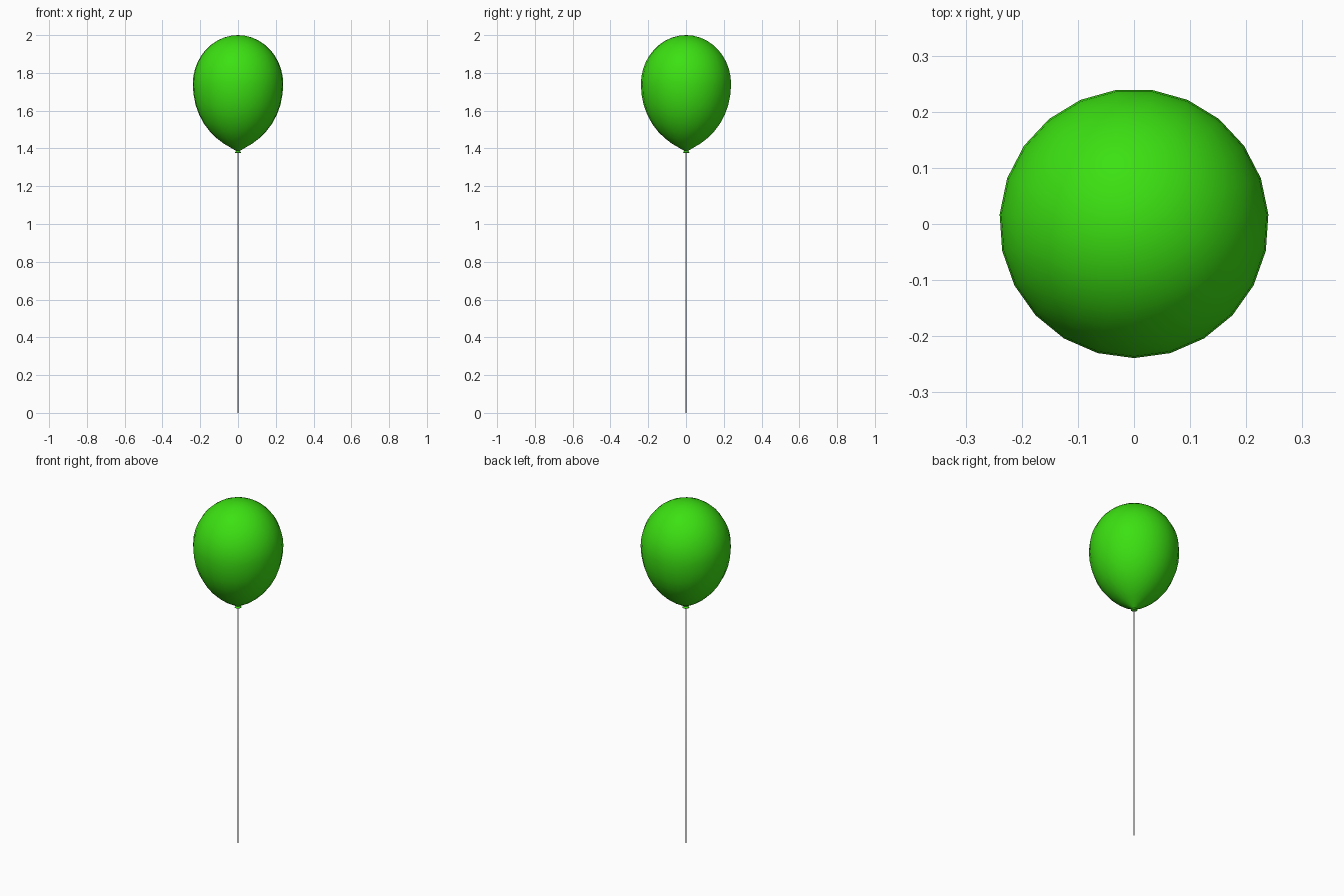
import bpy, bmesh, math

if "Cube" in bpy.data.objects:
    bpy.data.objects.remove(bpy.data.objects["Cube"])


def lathe(name, profile, sides, y=0.0):
    """Revolve (radius, z) points about z; zero radii become poles."""
    bm = bmesh.new()
    rings = []
    for r, z in profile:
        if r == 0:
            rings.append([bm.verts.new((0, y, z))] * sides)
        else:
            rings.append([bm.verts.new((r * math.cos(a), y + r * math.sin(a), z))
                          for a in (-math.pi / 2 + 2 * math.pi * i / sides for i in range(sides))])
    for low, high in zip(rings, rings[1:]):
        for i in range(sides):
            j = (i + 1) % sides
            bm.faces.new(dict.fromkeys((low[i], low[j], high[j], high[i])))
    bmesh.ops.recalc_face_normals(bm, faces=bm.faces)
    mesh = bpy.data.meshes.new(name)
    bm.to_mesh(mesh)
    bm.free()
    obj = bpy.data.objects.new(name, mesh)
    bpy.context.collection.objects.link(obj)
    for p in mesh.polygons:
        p.use_smooth = True
    return obj


green = bpy.data.materials.new("green_rubber")
green.diffuse_color = (0.045, 0.75, 0.006, 1)
green.use_nodes = True
green.node_tree.nodes["Principled BSDF"].inputs["Base Color"].default_value = green.diffuse_color

# Teardrop balloon: tapered lower half, rounded dome above
lower = [(0.008, 1.386), (0.035, 1.402), (0.075, 1.425), (0.112, 1.453),
         (0.148, 1.488), (0.18, 1.53), (0.206, 1.578), (0.225, 1.63), (0.236, 1.685)]
dome = [(0.24 * math.cos(a), 1.74 + 0.26 * math.sin(a))
        for a in (math.pi / 2 * i / 10 for i in range(10))]
balloon = lathe("balloon", lower + dome + [(0, 2.0)], 23, 0.001)
balloon.data.materials.append(green)

# Flared knot under the balloon
knot = lathe("knot", [(0, 1.379), (0.013, 1.376), (0.018, 1.379),
                      (0.013, 1.384), (0.007, 1.39), (0, 1.393)], 23, 0.001)
knot.data.materials.append(green)

# Thin string down to the ground
lathe("string", [(0, 0), (0.003, 0), (0.003, 1.38), (0, 1.38)], 8)
